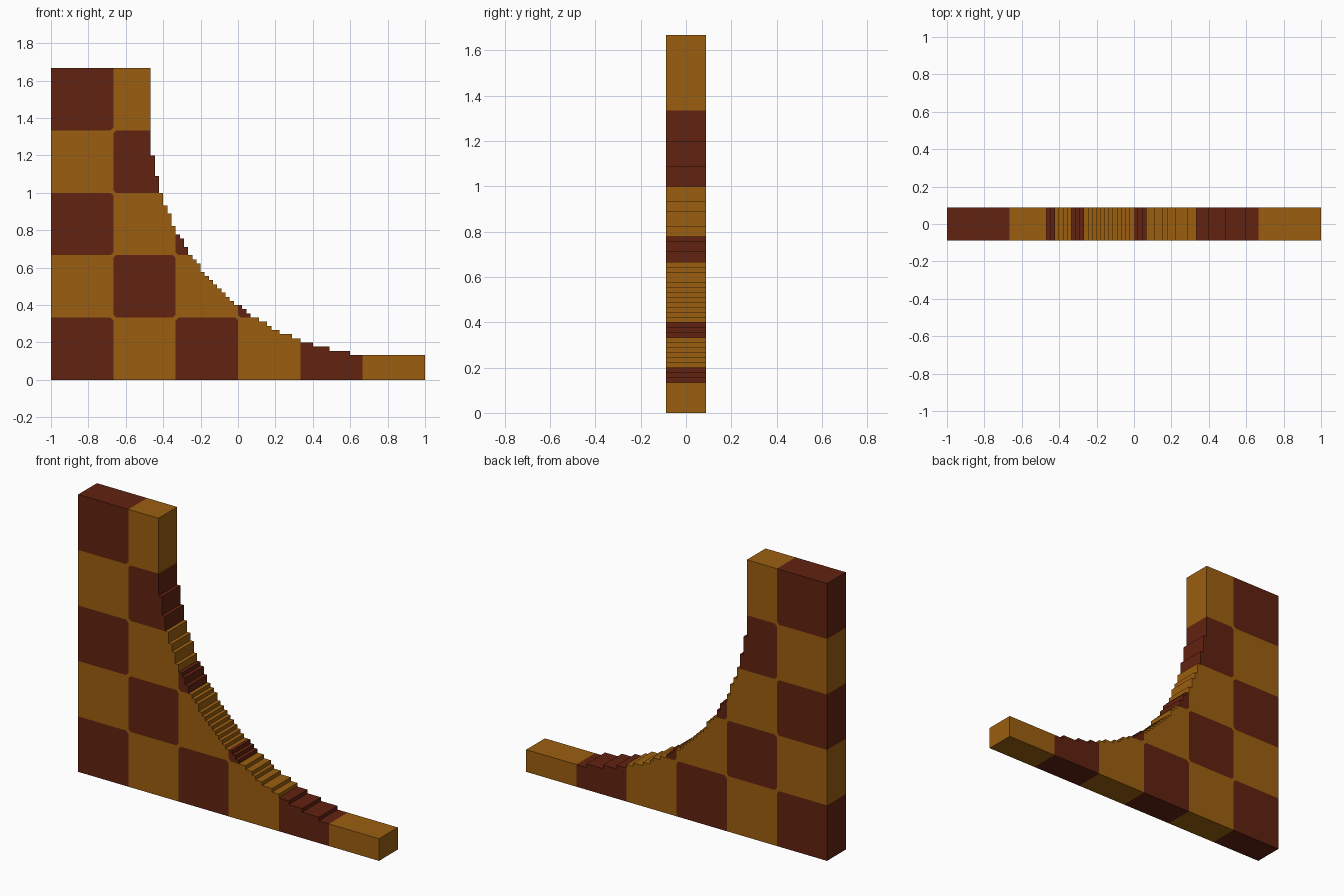
import bpy, bmesh
from mathutils import Vector

if "Cube" in bpy.data.objects:
    bpy.data.objects.remove(bpy.data.objects["Cube"])

U = 1 / 45            # one stair module
CELL = 15             # checker cell, in modules
HALF_DEPTH = 4
CHAMFER = 0.7         # clipped corners of the dark squares


def material(name, rgb):
    m = bpy.data.materials.new(name)
    m.diffuse_color = (*rgb, 1)
    m.use_nodes = True
    m.node_tree.nodes["Principled BSDF"].inputs["Base Color"].default_value = m.diffuse_color
    return m


# Stair profile: lower half of the inner corners, mirrored across the diagonal
reach = [72, 67, 63, 60, 58, 55, 53, 52, 50, 48, 47, 46, 44, 43, 42, 41, 40]
lower = [(x, 6 + k) for k, x in enumerate(reach)]
upper = [(z + 18, x - 18) for x, z in reversed(lower[:-1])]
corners = lower + upper

profile = [(0, 0), (90, 0), (90, 6)]
for (x1, z1), (x2, z2) in zip(corners, corners[1:]):
    profile += [(x1, z1), (x1, z2)]
profile += [corners[-1], (24, 75), (0, 75)]

# Extrude the profile into a slab
bm = bmesh.new()
face = bm.faces.new([bm.verts.new((x, -HALF_DEPTH, z)) for x, z in profile])
ext = bmesh.ops.extrude_face_region(bm, geom=[face], use_keep_orig=True)
bmesh.ops.translate(bm, vec=(0, 2 * HALF_DEPTH, 0),
                    verts=[g for g in ext["geom"] if isinstance(g, bmesh.types.BMVert)])
bmesh.ops.recalc_face_normals(bm, faces=bm.faces[:])
bmesh.ops.triangulate(bm, faces=[f for f in bm.faces if len(f.verts) > 4])


def cut(faces, co, no):
    edges = {e for f in faces for e in f.edges}
    verts = {v for f in faces for v in f.verts}
    bmesh.ops.bisect_plane(bm, geom=list(verts) + list(edges) + list(faces),
                           dist=1e-4, plane_co=co, plane_no=no)


def local(f):
    """Face centre nudged inwards, and whether its checker cell is dark."""
    c = f.calc_center_median() - f.normal * 0.01
    return c, (int(c.x // CELL) + int(c.z // CELL)) % 2 == 0


def dark_caps():
    return [f for f in bm.faces if abs(f.normal.y) > 0.9 and local(f)[1]]


# Cut along the checker grid, then across the corners of dark squares
for i in range(1, 6):
    cut(bm.faces[:], (i * CELL, 0, 0), (1, 0, 0))
    cut(bm.faces[:], (0, 0, i * CELL), (0, 0, 1))
bm.normal_update()
for off in (-CHAMFER, CHAMFER):
    for m in range(2, 9, 2):
        cut(dark_caps(), (m * CELL + off, 0, 0), Vector((1, 0, 1)).normalized())
    for m in range(-3, 6, 2):
        cut(dark_caps(), (m * CELL + off, 0, 0), Vector((1, 0, -1)).normalized())
bm.normal_update()

# Colour by checker cell
for f in bm.faces:
    c, dark = local(f)
    if dark and abs(f.normal.y) > 0.9 and 1 < c.z < 74 and c.x > 1:
        spread = abs(c.x % CELL - CELL / 2) + abs(c.z % CELL - CELL / 2)
        dark = spread < CELL - CHAMFER
    f.material_index = 1 if dark else 0

# Centre and scale to final size
for v in bm.verts:
    v.co = Vector((v.co.x - 45, v.co.y, v.co.z)) * U

mesh = bpy.data.meshes.new("curved_stair_wall")
bm.to_mesh(mesh)
bm.free()
mesh.materials.append(material("ochre", (0.33, 0.114, 0.005)))
mesh.materials.append(material("dark_red_brown", (0.12, 0.016, 0.005)))
obj = bpy.data.objects.new("curved_stair_wall", mesh)
bpy.context.collection.objects.link(obj)
